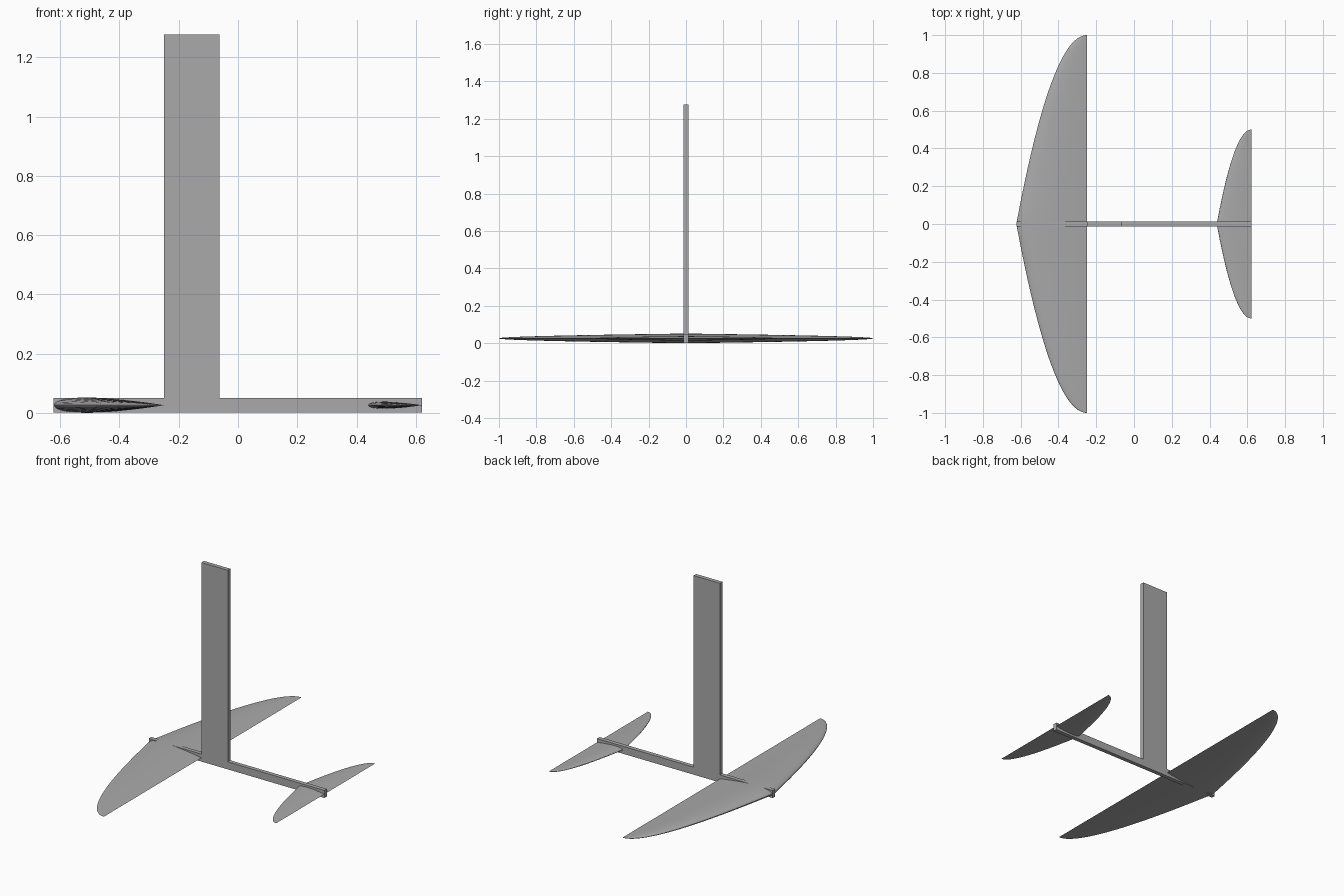
import bpy, bmesh, math

if "Cube" in bpy.data.objects:
    bpy.data.objects.remove(bpy.data.objects["Cube"], do_unlink=True)

grey = bpy.data.materials.new("mid_grey")
grey.use_nodes = True
colour = (0.4, 0.4, 0.4, 1)
grey.diffuse_color = colour
grey.node_tree.nodes["Principled BSDF"].inputs["Base Color"].default_value = colour

MID_Z = 0.026


def finish(name, bm):
    bmesh.ops.recalc_face_normals(bm, faces=bm.faces)
    mesh = bpy.data.meshes.new(name)
    bm.to_mesh(mesh)
    bm.free()
    mesh.materials.append(grey)
    obj = bpy.data.objects.new(name, mesh)
    bpy.context.collection.objects.link(obj)
    return obj


def box(name, x0, x1, half_y, z0, z1):
    bm = bmesh.new()
    bmesh.ops.create_cube(bm, size=1)
    for v in bm.verts:
        v.co = ((x0 + x1) / 2 + v.co.x * (x1 - x0), v.co.y * 2 * half_y,
                (z0 + z1) / 2 + v.co.z * (z1 - z0))
    return finish(name, bm)


def foil_half(s):
    # Half thickness of a symmetric aerofoil with a closed trailing edge
    return 5 * (0.2969 * math.sqrt(s) - 0.126 * s - 0.3516 * s ** 2
                + 0.2843 * s ** 3 - 0.1036 * s ** 4)


def wing(name, trailing_x, root_chord, half_span, thickness, steps=24, n=20):
    # Loft aerofoil sections under a parabolic leading edge
    stations = [(1 - math.cos(math.pi * i / n)) / 2 for i in range(n + 1)]
    outline = [(s, foil_half(s)) for s in stations]
    outline += [(s, -foil_half(s)) for s in reversed(stations[1:-1])]
    bm = bmesh.new()
    rings = []
    for i in range(-steps, steps + 1):
        t = max(1 - abs(i) / steps, 0.015)
        y = math.copysign(half_span * (1 - t * t), i) if i else 0
        chord = root_chord * t
        rings.append([bm.verts.new((trailing_x - chord * (1 - s), y,
                                    MID_Z + h * thickness * chord))
                      for s, h in outline])
    count = len(outline)
    for a, b in zip(rings, rings[1:]):
        for k in range(count):
            m = (k + 1) % count
            bm.faces.new((a[k], a[m], b[m], b[k]))
    bm.faces.new(rings[0])
    bm.faces.new(rings[-1])
    obj = finish(name, bm)
    bpy.ops.object.select_all(action="DESELECT")
    obj.select_set(True)
    bpy.context.view_layer.objects.active = obj
    bpy.ops.object.shade_smooth_by_angle(angle=math.radians(30))
    return obj


# Fuselage bar and upright mast
box("fuselage", -0.623, 0.621, 0.013, 0.002, 0.05)
box("mast", -0.25, -0.063, 0.013, 0.01, 1.277)

# Large main wing and small tail wing
wing("main_wing", -0.25, 0.373, 1.0, 0.139)
wing("tail_wing", 0.621, 0.183, 0.5, 0.13)
